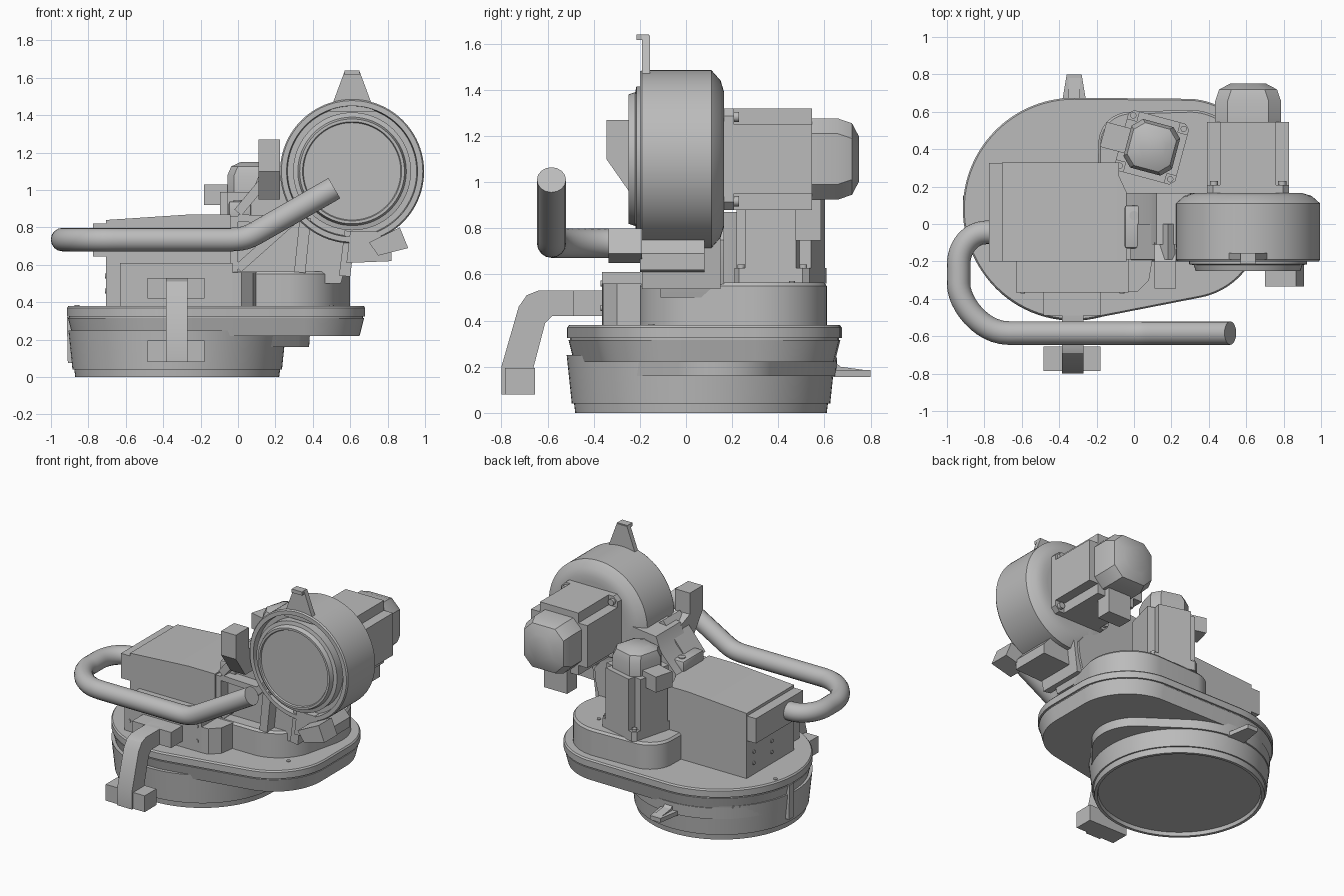
import bpy, bmesh
from math import cos, sin, pi, radians
from mathutils import Matrix, Vector

cube = bpy.data.objects.get("Cube")
if cube:
    bpy.data.objects.remove(cube)

grey = bpy.data.materials.new("machine grey")
grey.use_nodes = True
grey.diffuse_color = (0.5, 0.5, 0.5, 1)
grey.node_tree.nodes["Principled BSDF"].inputs["Base Color"].default_value = (0.5, 0.5, 0.5, 1)


def finish(name, bm, bevel=0):
    bmesh.ops.recalc_face_normals(bm, faces=bm.faces)
    if bevel:
        bmesh.ops.bevel(bm, geom=bm.edges[:], offset=bevel, segments=2, affect='EDGES', profile=0.5)
    me = bpy.data.meshes.new(name)
    bm.to_mesh(me)
    bm.free()
    for p in me.polygons:
        p.use_smooth = True
    me.set_sharp_from_angle(angle=radians(30))
    me.materials.append(grey)
    ob = bpy.data.objects.new(name, me)
    bpy.context.collection.objects.link(ob)
    return ob


# Sections are (height, outline) pairs stacked along an axis
def loft(name, sections, axis='z', bevel=0):
    place = {'x': lambda a, b, c: (c, a, b),
             'y': lambda a, b, c: (a, c, b),
             'z': lambda a, b, c: (a, b, c)}[axis]
    bm = bmesh.new()
    rings = [[bm.verts.new(place(a, b, h)) for a, b in pts] for h, pts in sections]
    for r, s in zip(rings, rings[1:]):
        for i in range(len(r)):
            j = (i + 1) % len(r)
            bm.faces.new((r[i], r[j], s[j], s[i]))
    bm.faces.new(rings[0])
    bm.faces.new(rings[-1])
    return finish(name, bm, bevel)


def prism(name, axis, lo, hi, pts, bevel=0):
    return loft(name, [(lo, pts), (hi, pts)], axis, bevel)


def box(name, x0, x1, y0, y1, z0, z1, bevel=0):
    return prism(name, 'z', z0, z1, [(x0, y0), (x1, y0), (x1, y1), (x0, y1)], bevel)


# Outline around a set of circles (x, y, radius), optionally grown
def hull(circles, grow=0, n=96):
    pts = []
    for i in range(n):
        c, s = cos(2 * pi * i / n), sin(2 * pi * i / n)
        x, y, r = max(circles, key=lambda k: k[0] * c + k[1] * s + k[2])
        pts.append((x + (r + grow) * c, y + (r + grow) * s))
    return pts


def lathe(name, axis, a, b, profile, n=64):
    return loft(name, [(h, hull([(a, b, r)], 0, n)) for h, r in profile], axis)


# Base pan with its stepped underside
big = (-.32, .08, .595)
flange = [big, (.28, 0, .4), (.28, .27, .4)]
lathe("base_drum", 'z', -.325, .065,
      [(.025, .515), (.025, .52), (0, .525), (0, .545), (.04, .55), (.04, .56), (.25, .582)], 96)
loft("lower_step", [(z, hull([(-.32, .08, .57), (.1, .14, .28)], g)) for z, g in ((.16, 0), (.24, .005))])
loft("base_pan", [(z, hull(flange, g)) for z, g in
                  ((.22, -.03), (.315, -.006), (.315, -.012), (.325, -.012), (.325, 0), (.37, 0), (.38, -.008))])

# Gear housing on the pan
housing = [(.3, .31, .3), (.25, .1, .3), (-.02, .43, .17), (0, 0, .2)]
loft("gear_housing", [(z, hull(housing, g)) for z, g in ((.36, 0), (.55, 0), (.565, -.012))])

# Control box, front panel and end cover
prism("control_box", 'y', -.2, .33,
      [(-.705, .36), (-.08, .36), (-.08, .87), (-.25, .87), (-.705, .84)])
prism("box_end", 'z', .37, .87, [(-.1, -.2), (-.04, -.2), (-.04, .17), (-.1, .3)])
box("front_panel", -.63, -.03, -.365, -.19, .37, .61)
box("end_cover", -.775, -.7, -.2, .325, .645, .82)
prism("panel_fillet", 'z', .37, .56, [(-.04, -.365), (.02, -.36), (.08, -.3), (.1, -.18), (-.04, -.18)])


def screw(name, axis, a, b, h, r=.013):
    lathe(name, axis, a, b, [(h - .006, r), (h + .006, r)], 16)


for x in (-.595, -.065):
    for z in (.455, .56):
        screw("panel_screw", 'y', x, z, -.365)
for x, y, z in ((-.86, .23, .38), (.36, .46, .565), (.5, -.15, .38)):
    screw("deck_screw", 'z', x, y, z)
for y in (.05, .25):
    for z in (.46, .54):
        screw("side_screw", 'x', y, z, -.705)

# Front hanger hook
box("hook_mount", -.485, -.18, -.49, -.36, .42, .53)
prism("hook_strap", 'x', -.385, -.27,
      [(-.37, .53), (-.64, .53), (-.69, .51), (-.725, .46), (-.8, .2), (-.8, .08),
       (-.66, .08), (-.66, .2), (-.61, .39), (-.58, .42), (-.37, .42)])
box("hook_foot", -.485, -.18, -.785, -.655, .08, .195)

# Back lug and side fin on the base
prism("back_lug", 'z', .155, .185, [(-.39, .62), (-.36, .8), (-.28, .8), (-.25, .62)])
prism("back_lug_rib", 'x', -.35, -.29, [(.62, .17), (.62, .24), (.67, .2), (.78, .185), (.78, .17)])
prism("side_fin", 'y', .1, .15, [(-.85, .075), (-.91, .075), (-.915, .32), (-.85, .32)])

# Tubular handle
curve = bpy.data.curves.new("handle", 'CURVE')
curve.dimensions = '3D'
curve.bevel_depth = .063
curve.bevel_resolution = 6
curve.use_fill_caps = True
spline = curve.splines.new('BEZIER')
knots = [((-.72, -.045, .735), (.07, 0, 0)), ((-.79, -.045, .735), (.08, 0, 0)),
         ((-.938, -.22, .735), (0, .1, 0)), ((-.938, -.32, .735), (0, .1, 0)),
         ((-.67, -.583, .735), (-.15, 0, 0)), ((-.06, -.583, .735), (-.1, 0, 0)),
         ((.14, -.583, .795), (-.08, 0, -.046)), ((.515, -.583, 1.01), (-.1, 0, -.058))]
spline.bezier_points.add(len(knots) - 1)
for p, (co, d) in zip(spline.bezier_points, knots):
    p.handle_left_type = p.handle_right_type = 'FREE'
    p.co = co
    p.handle_left = Vector(co) + Vector(d)
    p.handle_right = Vector(co) - Vector(d)
curve.materials.append(grey)
handle = bpy.data.objects.new("handle", curve)
bpy.context.collection.objects.link(handle)

# Swivel arm with ribs
prism("arm_web", 'y', -.11, .165,
      [(-.04, .5), (-.04, .87), (.08, 1.0), (.12, 1.1), (.3, 1.12), (.6, .75), (.59, .65), (.55, .5)])


def rib(name, x0, z0, x1, z1, w, y0=-.19, y1=0):
    d = Vector((x1 - x0, z1 - z0)).normalized() * w
    prism(name, 'y', y0, y1, [(x0 - d.y, z0 + d.x), (x0 + d.y, z0 - d.x), (x1 + d.y, z1 - d.x), (x1 - d.y, z1 + d.x)])


rib("diagonal_rib", 0, .58, .36, .9, .025)
rib("upper_rib", 0, .85, .28, .84, .02)
rib("left_rib", -.02, .56, -.02, .86, .02)
rib("outer_rib", .0, .88, .2, 1.12, .025)
rib("centre_rib", .33, .56, .36, .85, .03)
rib("right_rib", .57, .54, .6, .78, .03, -.19, .15)
box("arm_boss", -.05, .07, -.13, .1, .84, .94, .012)
screw("boss_screw", 'z', .0, .045, .94, .025)

# Head drum
lathe("head_drum", 'y', .61, 1.1,
      [(.165, .25), (.165, .29), (.15, .34), (.11, .385), (-.19, .385), (-.2, .378), (-.2, .35),
       (-.15, .345), (-.15, .315), (-.215, .315), (-.22, .29), (-.25, .28), (-.25, .265), (-.24, .26)], 96)

# Three lugs around the drum
prism("top_lug", 'y', -.19, -.155, [(.49, 1.42), (.57, 1.635), (.65, 1.635), (.73, 1.42)])
box("top_lug_hook", .57, .65, -.215, -.16, 1.615, 1.64)
prism("left_lug", 'x', .11, .225,
      [(-.345, 1.27), (-.2, 1.27), (-.2, 1.12), (-.1, 1.08), (-.1, .95), (-.24, .95), (-.345, 1.1)])
prism("right_lug", 'y', -.335, -.19, [(.7, .72), (.865, .8), (.91, .69), (.75, .65)])
prism("right_lug_arm", 'y', -.2, .08, [(.58, .61), (.82, .62), (.82, .69), (.74, .78), (.6, .78)])


def square(h, c):
    return [(sx * a, sy * b) for sx, sy, fl in ((1, 1, 0), (-1, 1, 1), (-1, -1, 0), (1, -1, 1))
            for a, b in ([(h, h - c), (h - c, h)][::-1] if fl else [(h, h - c), (h - c, h)])]


# Motor: flange, notched body, domed cap, cable socket and corner bolts
def motor(name, where, h, body, cap):
    n = h * .68
    cross = [(h, -n), (h, n), (n, n), (n, h), (-n, h), (-n, n), (-h, n), (-h, -n),
             (-n, -n), (-n, -h), (n, -h), (n, -n)]
    k = h * .8
    parts = [prism(name + "_flange", 'z', 0, h * .4, square(h, h * .15)),
             prism(name + "_body", 'z', h * .2, body, cross),
             loft(name + "_cap", [(body - .01, square(k, h * .3)), (body + cap * .55, square(k, h * .3)),
                                  (body + cap * .85, square(k * .88, h * .3)), (body + cap, square(k * .55, h * .25))]),
             box(name + "_socket", -n * .6, n * .6, -h * 1.6, -h * .7, body - .07, body + .04),
             box(name + "_end_plate", -n, n, -h, h, body - .04, body)]
    for sx in (-1, 1):
        for sy in (-1, 1):
            parts.append(lathe(name + "_bolt", 'z', sx * h * .83, sy * h * .83,
                               [(h * .35, h * .1), (h * .5, h * .1)], 16))
    for p in parts:
        p.data.transform(where)


motor("head_motor", Matrix.Translation((.61, .12, 1.1)) @ Matrix.Rotation(-pi / 2, 4, 'X') @ Matrix.Rotation(pi, 4, 'Z'),
      .22, .425, .205)
motor("drive_motor", Matrix.Translation((.095, .41, .56)) @ Matrix.Rotation(radians(-105), 4, 'Z'),
      .168, .43, .16)
